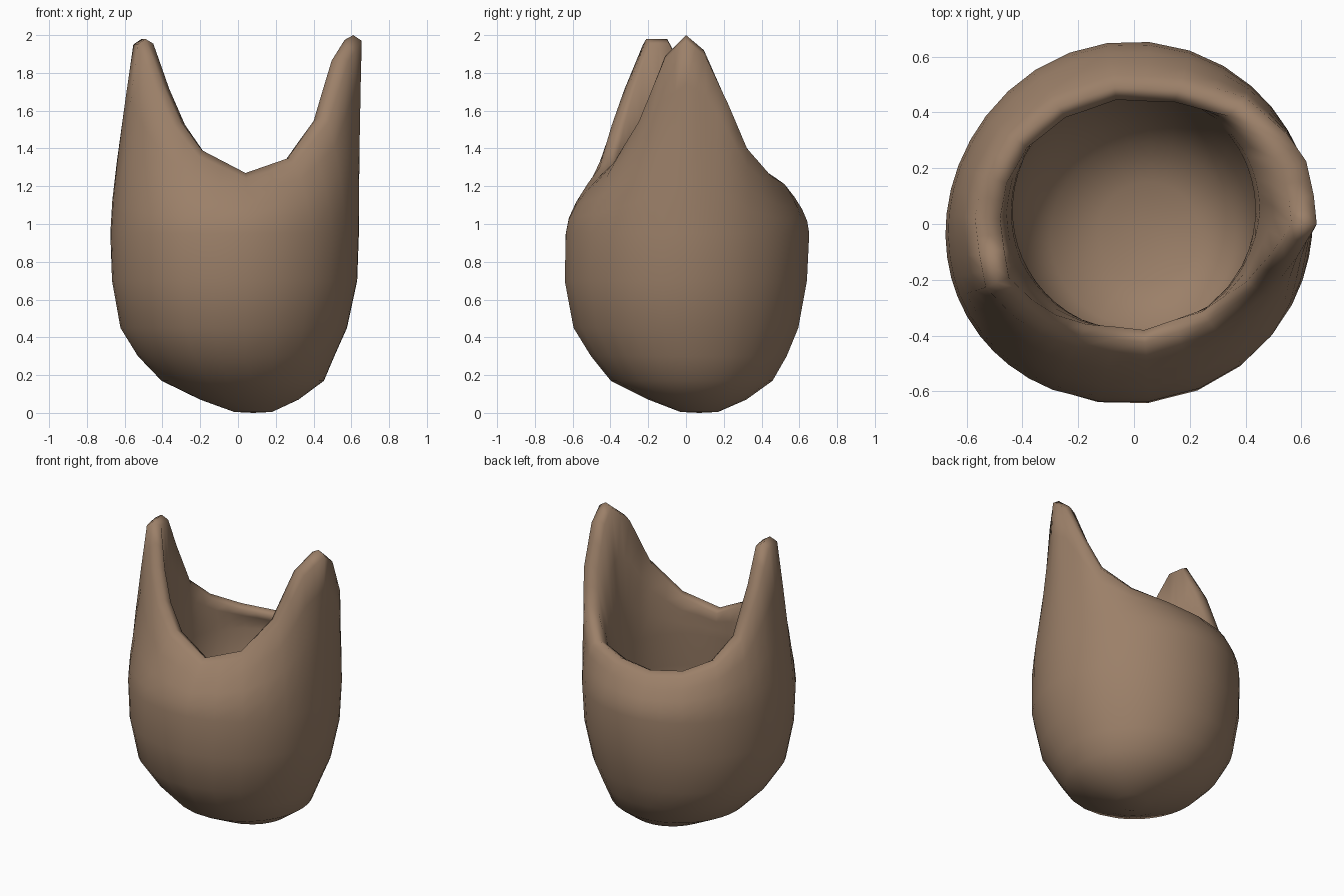
import bpy, bmesh, math
from mathutils import Vector

if "Cube" in bpy.data.objects:
    bpy.data.objects.remove(bpy.data.objects["Cube"])

# rim crest, counter-clockwise from the right-hand lug
KEYS = [(.61, .00, 2.0), (.60, .095, 1.92), (.575, .21, 1.66), (.51, .30, 1.43),
        (.37, .42, 1.28), (.16, .48, 1.24), (-.07, .49, 1.22), (-.27, .42, 1.24),
        (-.42, .30, 1.31), (-.50, .16, 1.45), (-.525, .02, 1.76), (-.51, -.10, 1.98),
        (-.49, -.21, 1.98), (-.40, -.30, 1.74), (-.31, -.36, 1.55), (-.19, -.40, 1.39),
        (.04, -.425, 1.27), (.27, -.35, 1.35), (.44, -.23, 1.57), (.54, -.11, 1.89)]
# add midpoints so that the body is rounder
RIM = []
for a, b in zip(KEYS, KEYS[1:] + KEYS[:1]):
    RIM += [Vector(a), (Vector(a) + Vector(b)) / 2]

# body rings: height, radius, centre x, centre y, front-left bulge
OUTER = [(.005, .10, .08, .07, 0), (.07, .26, .06, .06, 0), (.17, .43, .025, .03, 0),
         (.30, .52, -.01, .015, 0), (.45, .597, -.02, 0, .01), (.70, .643, -.012, 0, .02),
         (.95, .645, -.005, .01, .04)]
INNER = [(1.08, .435, 0, .05, 0), (.85, .44, 0, .02, 0), (.65, .41, .01, -.02, 0),
         (.50, .33, .03, -.04, 0), (.43, .18, .05, -.03, 0)]


def bulge(x, y):
    return max(0, math.cos(math.atan2(y, x) - math.radians(212))) ** 3


def ring_points(z, r, cx, cy, extra):
    pts = []
    for x, y, _ in RIM:
        a = math.atan2(y, x)
        k = r + extra * bulge(x, y)
        pts.append(Vector((cx + k * math.cos(a), cy + k * math.sin(a), z)))
    return pts


def rim_ring(offset, drop):
    pts = []
    for p in RIM:
        d = Vector((p.x, p.y, 0)).normalized()
        pts.append(p + d * offset - Vector((0, 0, drop)))
    return pts


def blend(a_ring, b_ring, t, lift):
    # curve leaving the body vertically and ending at the rim
    out = []
    for a, b in zip(a_ring, b_ring):
        k = lift - .25 * bulge(a.x, a.y)
        c = Vector((a.x, a.y, a.z + (b.z - a.z) * k))
        out.append(a * (1 - t) ** 2 + c * (2 * t * (1 - t)) + b * t * t)
    return out


# stack of rings: outside up, over the rim, inside down
rings = [ring_points(*r) for r in OUTER]
body_top, lip_out, lip_in = rings[-1], rim_ring(.045, .03), rim_ring(-.045, .025)
rings += [blend(body_top, lip_out, t, .42) for t in (.3, .55, .8)]
rings += [lip_out, rim_ring(0, 0), lip_in]
neck = ring_points(*INNER[0])
rings += [blend(neck, lip_in, t, .4) for t in (.7, .35)]
rings += [ring_points(*r) for r in INNER]

bm = bmesh.new()
loops = [[bm.verts.new(p) for p in ring] for ring in rings]
n = len(RIM)
for lo, hi in zip(loops, loops[1:]):
    for i in range(n):
        j = (i + 1) % n
        bm.faces.new((lo[i], lo[j], hi[j], hi[i]))
# closing fans for the underside and the inner floor
for loop, centre in ((loops[0], (.08, .07, 0)), (loops[-1], (.05, -.03, .42))):
    c = bm.verts.new(centre)
    for i in range(n):
        bm.faces.new((loop[i], loop[(i + 1) % n], c))
bmesh.ops.recalc_face_normals(bm, faces=bm.faces)

mesh = bpy.data.meshes.new("lugged_vessel")
bm.to_mesh(mesh)
bm.free()
for p in mesh.polygons:
    p.use_smooth = True
clay = bpy.data.materials.new("tan_clay")
clay.diffuse_color = (.33, .215, .14, 1)
clay.use_nodes = True
clay.node_tree.nodes["Principled BSDF"].inputs["Base Color"].default_value = clay.diffuse_color
mesh.materials.append(clay)
vessel = bpy.data.objects.new("lugged_vessel", mesh)
bpy.context.collection.objects.link(vessel)
